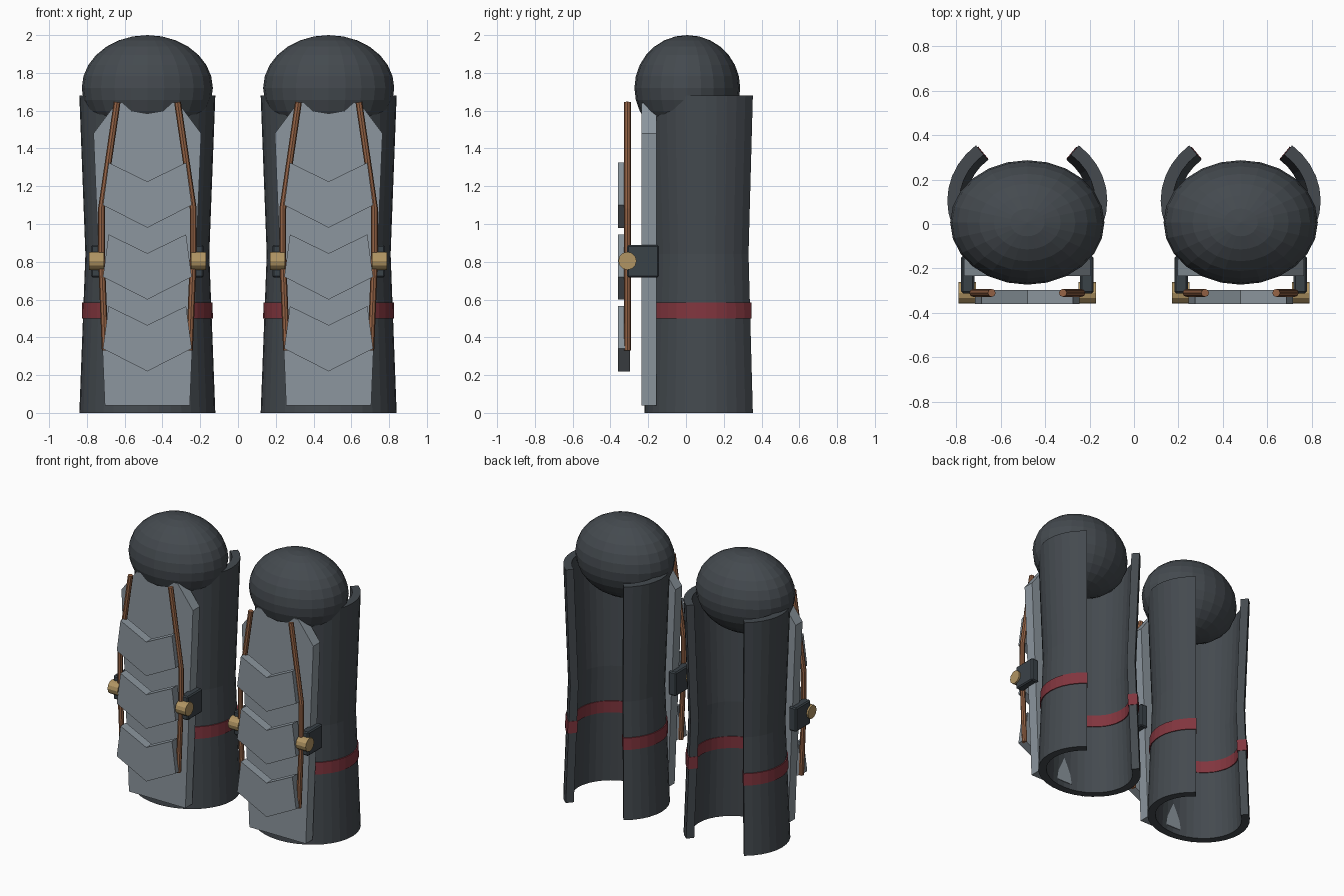
import bpy, bmesh, math
from mathutils import Vector

if "Cube" in bpy.data.objects:
    bpy.data.objects.remove(bpy.data.objects["Cube"])


def material(name, rgb):
    m = bpy.data.materials.new(name)
    m.diffuse_color = (*rgb, 1)
    m.use_nodes = True
    m.node_tree.nodes["Principled BSDF"].inputs["Base Color"].default_value = m.diffuse_color
    return m


CHARCOAL = material("charcoal", (0.058, 0.068, 0.078))
DARK = material("dark_slate", (0.042, 0.054, 0.064))
STEEL = material("steel", (0.262, 0.305, 0.342))
COPPER = material("copper", (0.30, 0.125, 0.060))
GOLD = material("gold", (0.44, 0.30, 0.125))
RED = material("dark_red", (0.22, 0.036, 0.048))


def finish(name, bm, mat, x=0):
    bmesh.ops.recalc_face_normals(bm, faces=bm.faces)
    me = bpy.data.meshes.new(name)
    bm.to_mesh(me)
    bm.free()
    me.materials.append(mat)
    ob = bpy.data.objects.new(name, me)
    ob.location.x = x
    bpy.context.collection.objects.link(ob)
    return ob


def open_shell(name, mat, rings, thick, x, half_arc=140, steps=28):
    """Thick elliptical wall open at the back; rings are (z, x radius, y radius)."""
    bm = bmesh.new()
    loops = []
    for i in range(steps + 1):
        a = math.radians(-90 - half_arc + 2 * half_arc * i / steps)
        c, s = math.cos(a), math.sin(a)
        outer = [(rx * c, 0.105 + ry * s, z) for z, rx, ry in rings]
        inner = [((rx - thick) * c, 0.105 + (ry - thick) * s, z)
                 for z, rx, ry in reversed(rings)]
        loops.append([bm.verts.new(p) for p in outer + inner])
    n = len(loops[0])
    for a, b in zip(loops, loops[1:]):
        for j in range(n):
            bm.faces.new((a[j], a[(j + 1) % n], b[(j + 1) % n], b[j]))
    m = len(rings)
    for end in (loops[0], loops[-1]):
        for j in range(m - 1):
            bm.faces.new((end[j], end[j + 1], end[n - 2 - j], end[n - 1 - j]))
    return finish(name, bm, mat, x)


def slab(name, mat, half_outline, y0, y1, x):
    """Outline in x/z, mirrored across x and extruded from y0 to y1."""
    pts = half_outline + [(-px, pz) for px, pz in reversed(half_outline) if px > 0]
    bm = bmesh.new()
    front = [bm.verts.new((px, y0, pz)) for px, pz in pts]
    back = [bm.verts.new((px, y1, pz)) for px, pz in pts]
    bm.faces.new(front)
    bm.faces.new(back)
    for i in range(len(pts)):
        j = (i + 1) % len(pts)
        bm.faces.new((front[i], front[j], back[j], back[i]))
    return finish(name, bm, mat, x)


def tube(name, mat, path, radius, x, sides=8):
    """Straight-jointed rod swept through the path."""
    bm = bmesh.new()
    pts = [Vector(p) for p in path]
    loops = []
    for i, p in enumerate(pts):
        d = (pts[min(i + 1, len(pts) - 1)] - pts[max(i - 1, 0)]).normalized()
        u = d.cross(Vector((0, 1, 0))).normalized()
        v = d.cross(u)
        loops.append([bm.verts.new(p + radius * (u * math.cos(t) + v * math.sin(t)))
                      for t in (2 * math.pi * k / sides for k in range(sides))])
    for a, b in zip(loops, loops[1:]):
        for k in range(sides):
            bm.faces.new((a[k], a[(k + 1) % sides], b[(k + 1) % sides], b[k]))
    bm.faces.new(loops[0])
    bm.faces.new(loops[-1])
    return finish(name, bm, mat, x)


def block(name, mat, centre, size, x):
    bm = bmesh.new()
    bmesh.ops.create_cube(bm, size=1)
    for v in bm.verts:
        v.co = Vector(centre) + Vector(a * b for a, b in zip(v.co, size))
    bmesh.ops.bevel(bm, geom=bm.edges[:], offset=0.008, segments=1, affect='EDGES')
    return finish(name, bm, mat, x)


for side, cx in (("left", -0.48), ("right", 0.48)):
    # Wrap-around shin shell, narrowed at the middle
    open_shell(side + "_shin_shell", CHARCOAL,
               [(0, 0.36, 0.325), (0.84, 0.328, 0.295), (1.68, 0.36, 0.325)], 0.055, cx)
    # Red band standing slightly proud on both faces of the shell
    open_shell(side + "_red_band", RED,
               [(0.50, 0.347, 0.315), (0.585, 0.345, 0.312)], 0.067, cx, 140.5)

    # Rounded knee cap
    bm = bmesh.new()
    bmesh.ops.create_uvsphere(bm, u_segments=24, v_segments=14, radius=1)
    for v in bm.verts:
        v.co = (v.co.x * 0.347, v.co.y * 0.28 + 0.007, v.co.z * 0.28 + 1.72)
    finish(side + "_knee_cap", bm, CHARCOAL, cx)

    # Long front plate
    slab(side + "_front_plate", STEEL,
         [(0.225, 0.04), (0.285, 1.48), (0.165, 1.64)], -0.235, -0.157, cx)

    # Three overlapping chevron scales
    for i, top in enumerate((1.325, 0.945, 0.565)):
        slab(f"{side}_chevron_scale_{i + 1}", STEEL,
             [(0, top - 0.345), (0.235, top - 0.225), (0.205, top), (0, top - 0.10)],
             -0.36, -0.297, cx)

    for s in (-1, 1):
        tag = f"{side}_{'inner' if s * cx < 0 else 'outer'}"
        # Copper cord running down the plate edge
        tube(tag + "_cord", COPPER,
             [(s * 0.16, -0.31, 1.645), (s * 0.243, -0.31, 1.08),
              (s * 0.243, -0.31, 0.82), (s * 0.223, -0.31, 0.33)], 0.018, cx)
        # Bracket and brass pin
        block(tag + "_bracket", DARK, (s * 0.268, -0.228, 0.803), (0.06, 0.168, 0.172), cx)
        tube(tag + "_pin", GOLD,
             [(s * 0.23, -0.31, 0.805), (s * 0.31, -0.31, 0.805)], 0.048, cx, 12)
